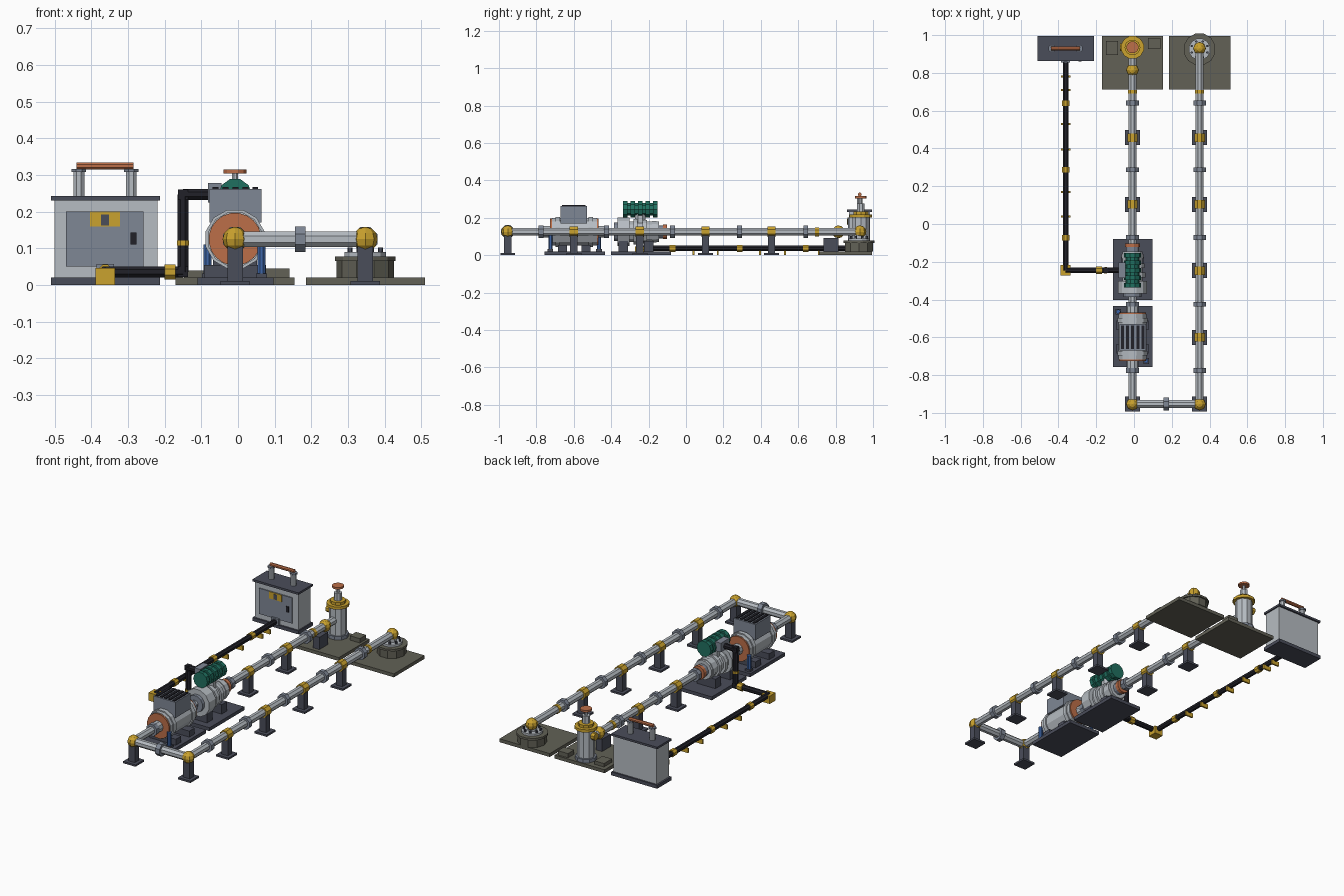
import bpy, bmesh, math
from mathutils import Matrix, Vector

if "Cube" in bpy.data.objects:
    bpy.data.objects.remove(bpy.data.objects["Cube"])


def material(name, rgb):
    m = bpy.data.materials.new(name)
    m.use_nodes = True
    linear = [(c / 255 / 12.92) if c < 11 else ((c / 255 + 0.055) / 1.055) ** 2.4 for c in rgb] + [1]
    m.diffuse_color = linear
    m.node_tree.nodes["Principled BSDF"].inputs["Base Color"].default_value = linear
    return m


STEEL = material("light steel", (182, 188, 194))
GREY = material("blue grey", (127, 135, 149))
SLATE = material("dark slate", (74, 77, 90))
COPPER = material("copper", (188, 110, 72))
YELLOW = material("yellow", (202, 162, 46))
TEAL = material("teal", (32, 112, 96))
BLUE = material("blue", (62, 102, 168))
BLACK = material("black", (33, 33, 40))
STONE = material("concrete", (98, 97, 86))


def finish(name, bm, mat):
    mesh = bpy.data.meshes.new(name)
    bm.to_mesh(mesh)
    bm.free()
    mesh.materials.append(mat)
    ob = bpy.data.objects.new(name, mesh)
    bpy.context.collection.objects.link(ob)
    return ob


def box(name, lo, hi, mat):
    lo, hi = Vector(lo), Vector(hi)
    bm = bmesh.new()
    bmesh.ops.create_cube(bm, size=1, matrix=Matrix.Translation((lo + hi) / 2) @ Matrix.Diagonal((*(hi - lo), 1)))
    return finish(name, bm, mat)


def rod(name, a, b, r, mat, n=8, r2=None):
    """Cylinder or cone from a to b with a flat facing up."""
    a, b = Vector(a), Vector(b)
    d = b - a
    turn = Vector((0, 0, 1)).rotation_difference(d).to_matrix().to_4x4()
    bm = bmesh.new()
    bmesh.ops.create_cone(bm, cap_ends=True, segments=n, radius1=r, radius2=r if r2 is None else r2, depth=d.length,
                          matrix=Matrix.Translation((a + b) / 2) @ turn @ Matrix.Rotation(math.pi / n, 4, 'Z'))
    return finish(name, bm, mat)


def ball(name, p, r, mat):
    bm = bmesh.new()
    bmesh.ops.create_uvsphere(bm, u_segments=8, v_segments=6, radius=r, matrix=Matrix.Translation(p))
    return finish(name, bm, mat)


X1, X2, Z, END = -0.008, 0.347, 0.125, -0.953   # pipe lines, pipe height, front corner


def ring(name, x, y, half, r, mat, n=8, r2=None):
    return rod(name, (x, y - half, Z), (x, y + half, Z), r, mat, n, r2)


def support(x, y):
    box("support_base", (x - .04, y - .04, 0), (x + .04, y + .04, .011), SLATE)
    box("support_post", (x - .021, y - .019, .011), (x + .021, y + .019, .105), SLATE)


# Pipe loop with corner balls
rod("return_pipe", (X1, END, Z), (X1, .9, Z), .0225, STEEL)
rod("supply_pipe", (X2, END, Z), (X2, .93, Z), .0225, STEEL)
rod("cross_pipe", (X1, END, Z), (X2, END, Z), .0225, STEEL)
rod("cross_collar", (.156, END, Z), (.184, END, Z), .038, GREY)
for x, y in ((X1, END), (X2, END), (X1, .815), (X2, .93)):
    ball("corner_joint", (x, y, Z), .034, YELLOW)
for x in (X1, X2):
    support(x, END)
    ring("end_ring", x, .7, .01, .026, YELLOW)
    for y in (-.775, -.425, -.072, .287, .64):
        ring("pipe_collar", x, y, .013, .036, GREY)
    for y in (-.6, -.247, .104, .457):
        if x == X2 or y > 0:
            support(x, y)
            ring("pipe_clamp", x, y, .022, .03, YELLOW)

# Concrete pads and small blocks
box("well_pad", (-.17, .712, 0), (.154, .995, .02), STONE)
box("intake_pad", (.185, .712, 0), (.51, .995, .02), STONE)
box("pad_block_right", (-.147, .894, .02), (-.085, .968, .04), STONE)
box("pad_block_left", (.075, .926, .02), (.14, .984, .045), STONE)
box("pipe_rest", (X1 - .02, .735, .02), (X1 + .02, .815, .092), SLATE)

# Valve well: stacked cylinders, (radius, bottom, top, colour, sides)
W = .935
for name, r, z0, z1, mat, n in (
        ("well_foot", .058, .02, .04, GREY, 10), ("well_body", .048, .04, .2, STEEL, 10),
        ("well_flange", .062, .2, .216, YELLOW, 12), ("well_cap", .042, .216, .232, YELLOW, 10),
        ("well_bonnet", .022, .232, .275, STEEL, 8), ("well_stem", .009, .275, .305, STEEL, 8),
        ("well_handwheel", .032, .304, .315, COPPER, 12)):
    rod(name, (X1, W, z0), (X1, W, z1), r, mat, n)
rod("well_side_port", (X1 - .04, W, .165), (X1 - .066, W, .165), .022, YELLOW)

# Intake head with a ring of bolts
for name, r, z0, z1, mat, n in (
        ("intake_body", .078, .02, .066, STONE, 10), ("intake_rim", .086, .066, .078, STONE, 12),
        ("intake_flange", .058, .078, .09, STEEL, 12), ("intake_riser", .026, .09, Z, STEEL, 8)):
    rod(name, (X2, .925, z0), (X2, .925, z1), r, mat, n)
for i in range(8):
    a = (i + .5) * math.tau / 8
    p = Vector((X2 + .045 * math.cos(a), .925 + .045 * math.sin(a), .09))
    rod("intake_bolt", p, p + Vector((0, 0, .012)), .007, SLATE, 6)

# Motor skid
box("motor_skid", (-.111, -.757, 0), (.097, -.434, .02), SLATE)
ring("motor_body", X1, -.597, .12, .076, STEEL, 12)
for y in (-.715, -.48):
    ring("motor_end_disc", X1, y, .011, .072, COPPER, 20)
for y in (-.685, -.51):
    ring("motor_band", X1, y, .012, .083, STEEL, 12)
for y in (-.66, -.535):
    box("motor_saddle", (X1 - .085, y - .025, .02), (X1 + .085, y + .025, .055), SLATE)
for y in (-.745, -.45):
    ring("motor_shaft_hub", X1, y, .022, .032, STEEL, 10)
box("motor_box", (-.078, -.67, .17), (.064, -.53, .262), GREY)
for i in range(5):
    x = -.061 + i * .027
    box("box_vent_slat", (x - .008, -.663, .262), (x + .008, -.537, .267), BLACK)
for x, y in ((.064, -.725), (-.083, -.465)):
    rod("blue_cylinder", (x, y, .03), (x, y, .11), .012, BLUE)
    box("cylinder_foot", (x - .015, y - .015, .02), (x + .015, y + .015, .032), SLATE)

# Pump skid
box("pump_skid", (-.111, -.402, 0), (.097, -.08, .02), SLATE)
for name, y, half, r, mat in (
        ("pump_inlet_flange", -.376, .01, .05, GREY), ("pump_volute", -.335, .032, .08, STEEL),
        ("pump_casing", -.235, .09, .056, STEEL), ("pump_rib_front", -.27, .012, .07, STEEL),
        ("pump_rib_middle", -.22, .012, .066, STEEL), ("pump_rib_rear", -.17, .012, .06, STEEL),
        ("pump_outlet_neck", -.135, .02, .036, GREY), ("pump_outlet_ring", -.112, .01, .04, COPPER)):
    ring(name, X1, y, half, r, mat, 12)
for y in (-.335, -.2):
    box("pump_saddle", (X1 - .06, y - .025, .02), (X1 + .06, y + .025, .075), SLATE)
rod("pump_riser", (X1, -.245, .16), (X1, -.245, .22), .03, STEEL)
rod("drive_core", (X1, -.335, .245), (X1, -.155, .245), .036, TEAL, 10)
for i in range(5):
    y = -.325 + i * .04
    rod("drive_rib", (X1, y - .012, .245), (X1, y + .012, .245), .046, TEAL, 10)
box("drive_terminal", (-.082, -.285, .225), (-.045, -.205, .278), GREY)

# Power conduit
C, E, H, V = -.362, -.245, .036, -.15
path = [(C, .87, H), (C, E, H), (V, E, H), (V, E, .247), (-.07, E, .247)]
for a, b in zip(path, path[1:]):
    rod("conduit", a, b, .016, BLACK)
for p in path[2:4]:
    box("conduit_elbow", Vector(p) - Vector((.014,) * 3), Vector(p) + Vector((.014,) * 3), BLACK)
box("conduit_corner_box", (C - .027, E - .027, 0), (C + .027, E + .027, .046), YELLOW)
rod("conduit_cross_sleeve", (-.2, E, H), (-.17, E, H), .022, YELLOW)
rod("conduit_riser_sleeve", (V, E, .108), (V, E, .122), .018, YELLOW)
for y in (-.072, .287, .64):
    rod("conduit_sleeve", (C, y - .015, H), (C, y + .015, H), .021, YELLOW)
for y in (.04, .17, .395, .53, .71, .78):
    box("conduit_foot", (C - .025, y - .005, 0), (C + .025, y + .005, .026), YELLOW)

# Control cabinet
box("cabinet_base", (-.51, .862, 0), (-.213, .995, .02), SLATE)
box("cabinet_body", (-.5, .872, .02), (-.22, .985, .231), STEEL)
box("cabinet_lid", (-.51, .862, .231), (-.213, .995, .243), SLATE)
box("cabinet_door", (-.469, .866, .05), (-.257, .873, .2), GREY)
box("warning_plate", (-.404, .863, .16), (-.322, .867, .2), YELLOW)
box("plate_window", (-.374, .861, .163), (-.352, .864, .193), SLATE)
box("door_latch", (-.293, .861, .11), (-.277, .867, .143), BLACK)
box("conduit_port", (C - .024, .855, .02), (C + .024, .873, .057), GREY)
for x in (-.434, -.291):
    rod("insulator", (x, .929, .243), (x, .929, .31), .016, STEEL)
    rod("insulator_cap", (x, .929, .308), (x, .929, .317), .021, GREY)
rod("bus_bar", (-.44, .929, .325), (-.285, .929, .325), .0105, COPPER)
